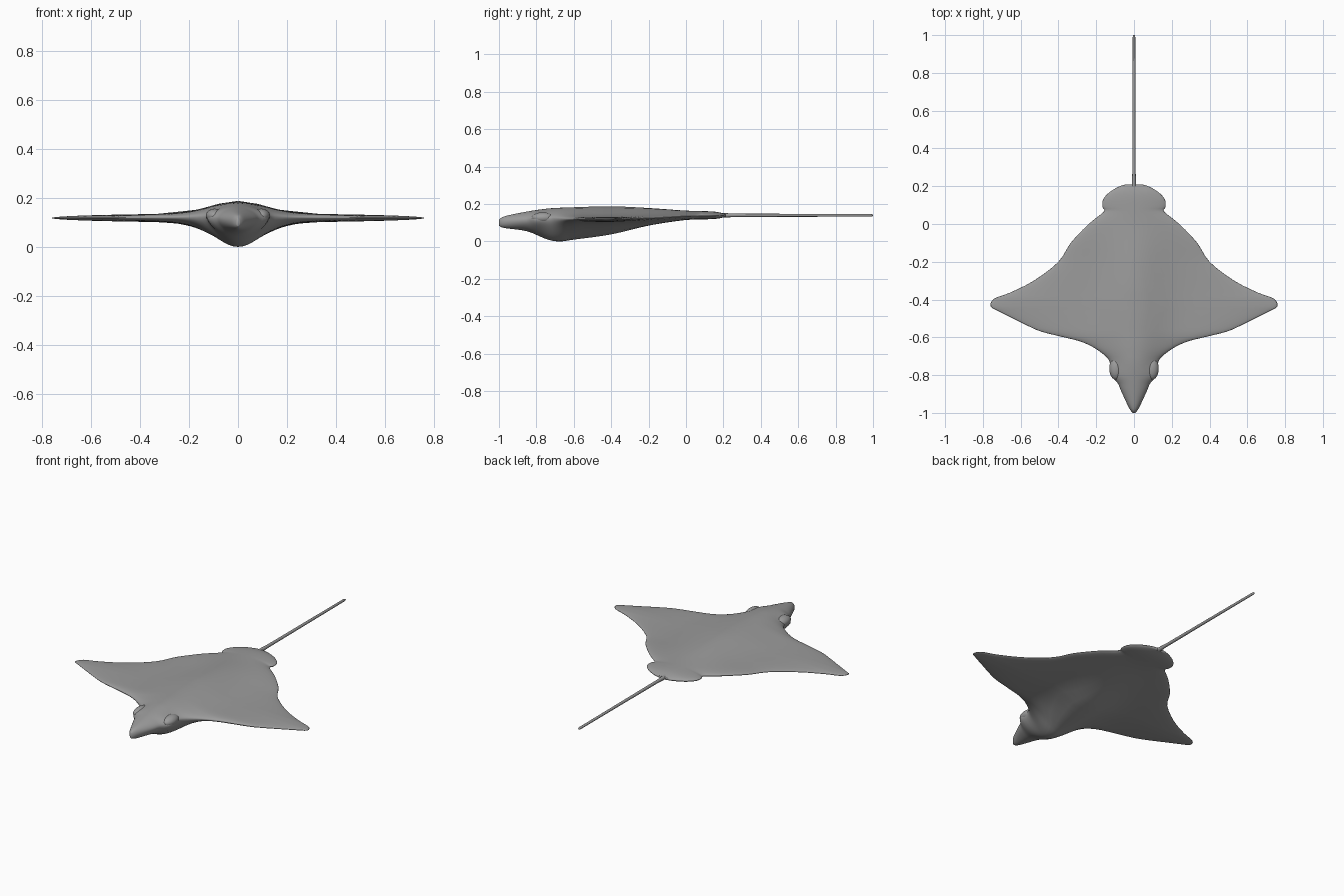
import bpy
import bmesh
import math
from mathutils import Vector

default_cube = bpy.data.objects.get("Cube")
if default_cube:
    bpy.data.objects.remove(default_cube)


def make_material(name, colour):
    material = bpy.data.materials.new(name)
    material.use_nodes = True
    material.diffuse_color = colour
    material.node_tree.nodes["Principled BSDF"].inputs["Base Color"].default_value = colour
    return material


skin = make_material("grey skin", (0.33, 0.33, 0.33, 1))


def finish(name, bm):
    """Turn a bmesh into a smooth, grey, named object."""
    bmesh.ops.recalc_face_normals(bm, faces=bm.faces)
    mesh = bpy.data.meshes.new(name)
    bm.to_mesh(mesh)
    bm.free()
    mesh.materials.append(skin)
    mesh.shade_smooth()
    obj = bpy.data.objects.new(name, mesh)
    bpy.context.collection.objects.link(obj)
    return obj


def loft(name, rings):
    """Skin a list of closed rings and cap both ends."""
    bm = bmesh.new()
    loops = [[bm.verts.new(p) for p in ring] for ring in rings]
    for a, b in zip(loops, loops[1:]):
        for i in range(len(a)):
            j = (i + 1) % len(a)
            bm.faces.new((a[i], a[j], b[j], b[i]))
    bm.faces.new(loops[0])
    bm.faces.new(loops[-1])
    return finish(name, bm)


def smooth_path(points, steps):
    """Resample points along a Catmull-Rom curve."""
    pts = [Vector(p) for p in points]
    pts = [pts[0]] + pts + [pts[-1]]
    path = []
    for a, b, c, d in zip(pts, pts[1:], pts[2:], pts[3:]):
        for k in range(steps):
            t = k / steps
            path.append(0.5 * (2 * b + (c - a) * t + (2 * a - 5 * b + 4 * c - d) * t**2
                               + (3 * b - a - 3 * c + d) * t**3))
    return path + [pts[-1]]


def sample(path, y):
    """Interpolate the remaining values of a path at a given y."""
    for a, b in zip(path, path[1:]):
        if y <= b[0]:
            t = (y - a[0]) / max(b[0] - a[0], 1e-6)
            return a.lerp(b, min(max(t, 0), 1))
    return path[-1]


# Half outline from nose to pelvic fins: y, half width
outline = smooth_path([
    (-1, .006), (-.985, .02), (-.95, .038), (-.88, .07), (-.84, .088), (-.8, .124),
    (-.74, .126), (-.7, .15), (-.65, .22), (-.62, .29), (-.6, .37), (-.57, .49),
    (-.54, .56), (-.5, .64), (-.46, .72), (-.435, .76), (-.395, .74), (-.365, .66),
    (-.3, .53), (-.2, .4), (-.1, .335), (0, .24), (.065, .16), (.09, .167),
    (.13, .164), (.17, .128), (.2, .075), (.21, .04)], 3)

# Body heights along the middle: y, rim, back, belly
heights = smooth_path([
    (-1, .1, .115, .085), (-.97, .105, .135, .072), (-.85, .115, .16, .055),
    (-.75, .122, .175, .014), (-.68, .122, .18, 0), (-.6, .12, .183, .01),
    (-.4, .118, .188, .038), (-.2, .124, .179, .085), (0, .135, .165, .115),
    (.15, .138, .16, .12), (.21, .139, .147, .131)], 4)

# Body with wings: a central hump that fades into thin wings
SIDES = 56
rings = []
for y, half in outline:
    _, rim, back, belly = sample(heights, y)
    ring = []
    for i in range(SIDES):
        angle = math.tau * i / SIDES
        x, s = half * math.cos(angle), math.sin(angle)
        height = back - rim if s > 0 else rim - belly
        wing = min(0.018, height)
        hump = math.exp(-(x / 0.155) ** 2)
        ring.append((x, y, rim + s * (wing + (height - wing) * hump)))
    rings.append(ring)
loft("body_and_wings", rings)

# Long straight tail
tail = []
for y, radius in ((.1, .014), (.2, .012), (.27, .009), (.6, .008), (.99, .007), (1, .004)):
    tail.append([(radius * math.cos(math.tau * i / 12), y,
                  .14 + radius * math.sin(math.tau * i / 12)) for i in range(12)])
loft("tail", tail)

# Eye bulges on the sides of the head
for side, label in ((1, "left"), (-1, "right")):
    bm = bmesh.new()
    bmesh.ops.create_uvsphere(bm, u_segments=24, v_segments=14, radius=1)
    bmesh.ops.scale(bm, verts=bm.verts, vec=(.036, .06, .029))
    bmesh.ops.translate(bm, verts=bm.verts, vec=(side * .095, -.765, .127))
    finish(label + "_eye_bulge", bm)
